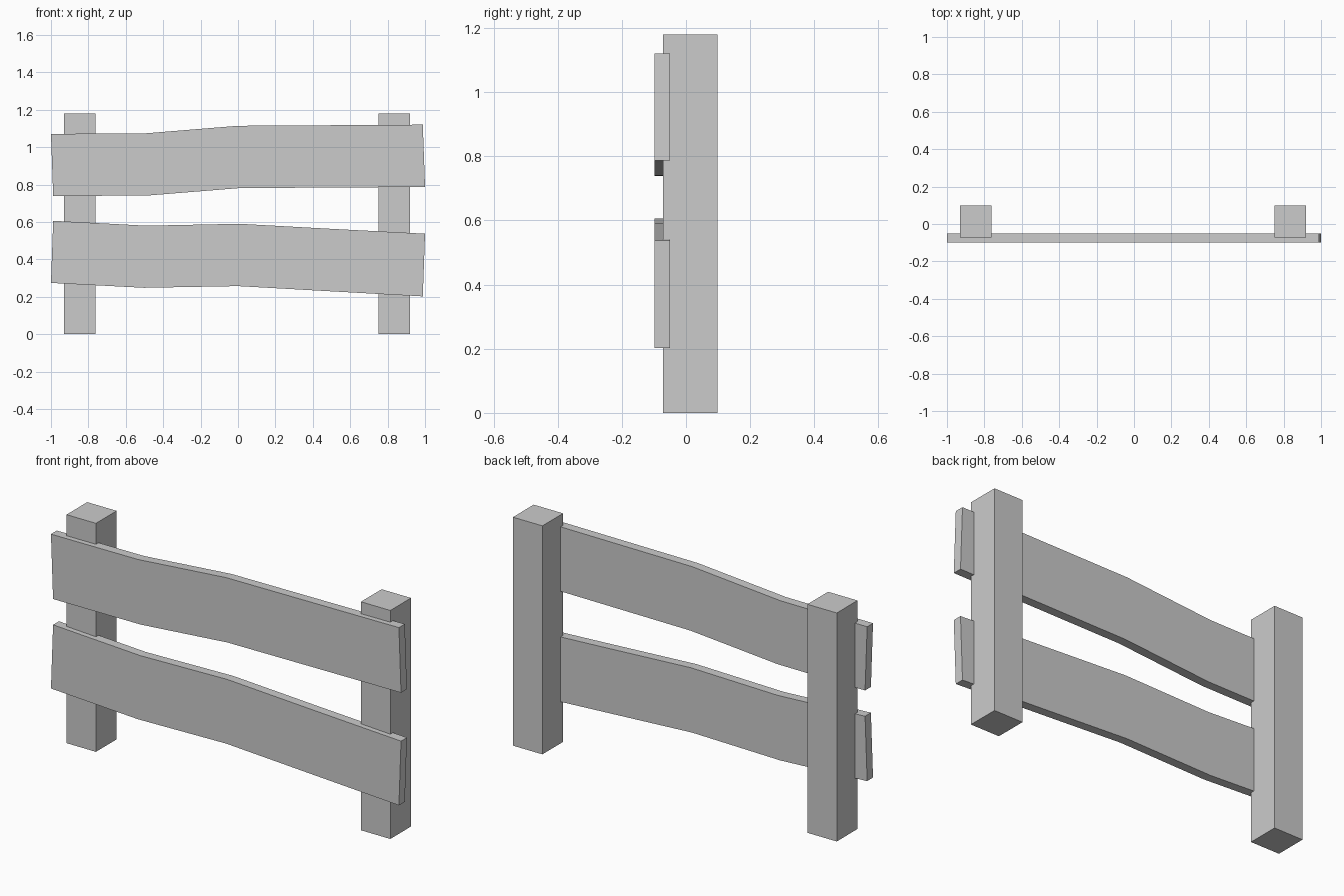
import bpy, bmesh

if "Cube" in bpy.data.objects:
    bpy.data.objects.remove(bpy.data.objects["Cube"])


def prism(name, outline, y0, y1):
    """Extrude a closed strip (bottom points, top points) in x-z along y."""
    bottom, top = outline
    bm = bmesh.new()
    rings = []
    for (bx, bz), (tx, tz) in zip(bottom, top):
        rings.append([bm.verts.new(p) for p in
                      ((bx, y0, bz), (bx, y1, bz), (tx, y1, tz), (tx, y0, tz))])
    for a, b in zip(rings, rings[1:]):
        for i in range(4):
            j = (i + 1) % 4
            bm.faces.new((a[i], a[j], b[j], b[i]))
    bm.faces.new(rings[0])
    bm.faces.new(rings[-1])
    bmesh.ops.recalc_face_normals(bm, faces=bm.faces)
    mesh = bpy.data.meshes.new(name)
    bm.to_mesh(mesh)
    bm.free()
    obj = bpy.data.objects.new(name, mesh)
    bpy.context.collection.objects.link(obj)
    return obj


# Square posts
for name, x0 in (("left_post", -0.93), ("right_post", 0.752)):
    x1 = x0 + 0.168
    prism(name, ([(x0, 0), (x1, 0)], [(x0, 1.18), (x1, 1.18)]), -0.071, 0.098)

# Upper warped rail
prism("upper_rail",
      ([(-0.988, 0.739), (-0.487, 0.741), (0.008, 0.781), (0.5, 0.784), (1.0, 0.787)],
       [(-1.0, 1.071), (-0.503, 1.073), (0.0, 1.114), (0.5, 1.117), (0.988, 1.12)]),
      -0.098, -0.05)

# Lower warped rail
prism("lower_rail",
      ([(-1.0, 0.274), (-0.503, 0.248), (0.0, 0.257), (0.5, 0.229), (0.988, 0.202)],
       [(-0.988, 0.606), (-0.49, 0.58), (0.008, 0.59), (0.5, 0.563), (1.0, 0.537)]),
      -0.098, -0.05)
